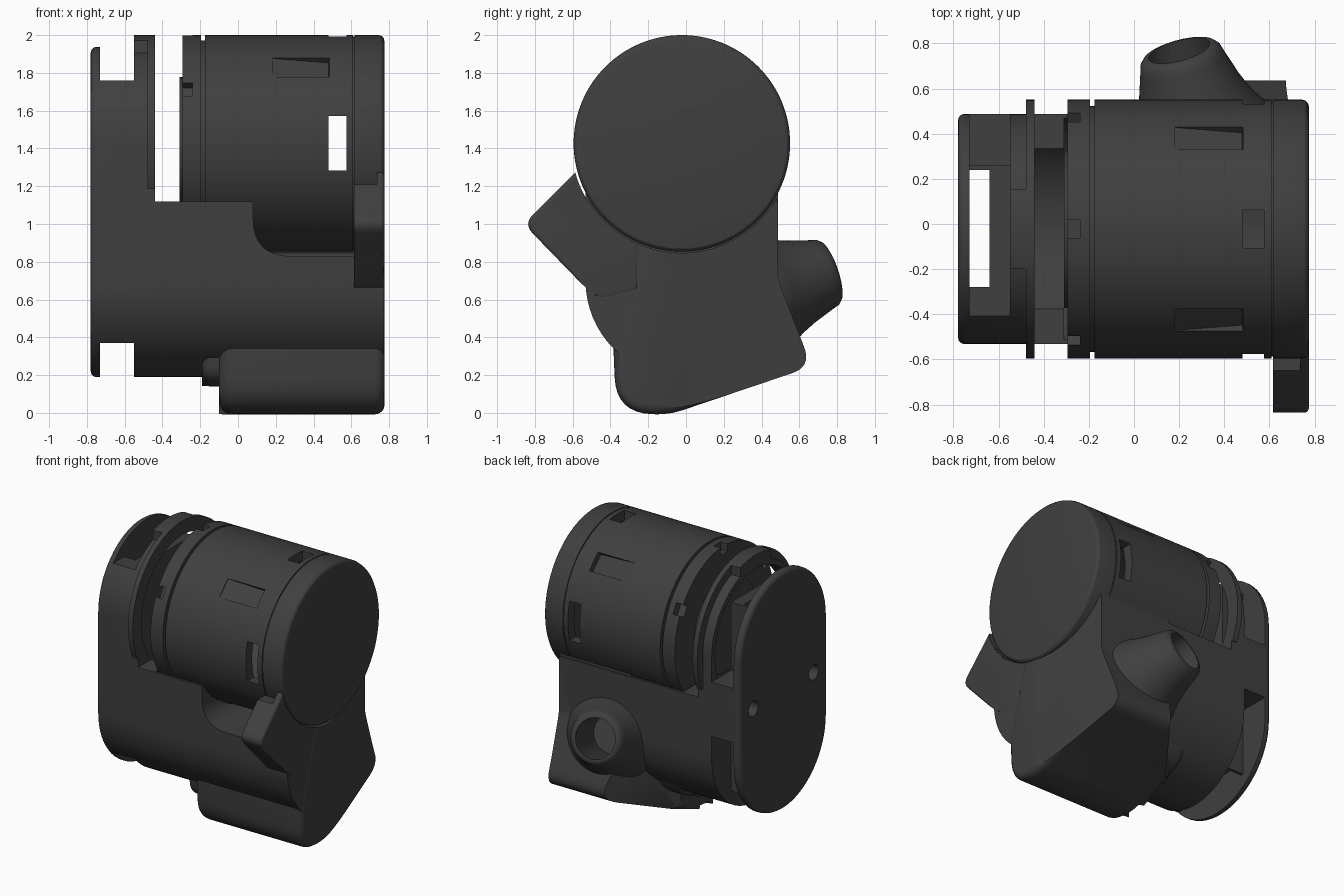
import bpy, bmesh, math
from mathutils import Matrix, Vector

if "Cube" in bpy.data.objects:
    bpy.data.objects.remove(bpy.data.objects["Cube"])

DY, DZ = -0.022, 1.427          # drum axis
BZ = 0.70                       # lower arc centre of the body
I = Matrix.Identity(4)
AXIS = Matrix.Translation((0, DY, DZ))
PLAN = Matrix(((0, 1, 0, 0), (0, 0, 1, 0), (1, 0, 0, 0), (0, 0, 0, 1)))  # outline lies in x, y

mat = bpy.data.materials.new("dark_plastic")
mat.diffuse_color = (0.05, 0.05, 0.05, 1)
mat.use_nodes = True
mat.node_tree.nodes["Principled BSDF"].inputs["Base Color"].default_value = mat.diffuse_color


def finish(name, bm, m=I):
    bm.transform(m)
    bmesh.ops.recalc_face_normals(bm, faces=bm.faces)
    me = bpy.data.meshes.new(name)
    bm.to_mesh(me)
    bm.free()
    me.materials.append(mat)
    ob = bpy.data.objects.new(name, me)
    bpy.context.collection.objects.link(ob)
    return ob


def prism(name, pts, x0, x1, b0=0, b1=0, m=I):
    """Extrude a (y, z) outline along x, with optional rounded ends."""
    bm = bmesh.new()
    f = bm.faces.new([bm.verts.new((x0, y, z)) for y, z in pts])
    r = bmesh.ops.extrude_face_region(bm, geom=[f])
    for v in r["geom"]:
        if isinstance(v, bmesh.types.BMVert):
            v.co.x = x1
    for x, b in ((x0, b0), (x1, b1)):
        if b:
            es = [e for e in bm.edges if all(abs(v.co.x - x) < 1e-5 for v in e.verts)]
            bmesh.ops.bevel(bm, geom=es, offset=b, segments=4, profile=0.5,
                            affect='EDGES', clamp_overlap=False)
    return finish(name, bm, m)


def lathe(name, prof, m=AXIS, n=96):
    """Revolve an (x, r) profile around the local x axis."""
    bm = bmesh.new()
    rings = []
    for x, r in prof:
        if r == 0:
            rings.append([bm.verts.new((x, 0, 0))] * n)
        else:
            rings.append([bm.verts.new((x, r * math.cos(2 * math.pi * i / n),
                                        r * math.sin(2 * math.pi * i / n))) for i in range(n)])
    for a, b in zip(rings, rings[1:]):
        for i in range(n):
            j = (i + 1) % n
            bm.faces.new(list(dict.fromkeys((a[i], a[j], b[j], b[i]))))
    return finish(name, bm, m)


def cyl(x0, x1, r, m=AXIS):
    return lathe("cutter", [(x0, 0), (x0, r), (x1, r), (x1, 0)], m)


def box(x, y, z, m=I):
    bm = bmesh.new()
    bmesh.ops.create_cube(bm, size=1)
    s = Matrix.Diagonal((x[1] - x[0], y[1] - y[0], z[1] - z[0], 1))
    c = Matrix.Translation((sum(x) / 2, sum(y) / 2, sum(z) / 2))
    return finish("cutter", bm, m @ c @ s)


def boolean(ob, others, op='DIFFERENCE'):
    for o in others:
        md = ob.modifiers.new("cut", 'BOOLEAN')
        md.operation, md.solver, md.object = op, 'EXACT', o
        bpy.context.view_layer.objects.active = ob
        bpy.ops.object.modifier_apply(modifier=md.name)
        bpy.data.objects.remove(o)


def arc(r, z, a0, a1, n=32):
    return [(DY + r * math.cos(math.radians(a0 + (a1 - a0) * i / n)),
             z + r * math.sin(math.radians(a0 + (a1 - a0) * i / n))) for i in range(n + 1)]


def stadium(r):
    return arc(r, DZ, 0, 180) + arc(r, BZ, 180, 360)


def rounded(pts):
    """Outline from (y, z, corner size) points."""
    out = []
    for i, (y, z, t) in enumerate(pts):
        p = Vector((y, z))
        if not t:
            out.append((y, z))
            continue
        a = p + (Vector(pts[i - 1][:2]) - p).normalized() * t
        b = p + (Vector(pts[(i + 1) % len(pts)][:2]) - p).normalized() * t
        for k in range(9):
            u = k / 8
            q = a * (1 - u) ** 2 + p * 2 * u * (1 - u) + b * u * u
            out.append((q.x, q.y))
    return out


# Wall-side housing: stadium shell with notches, side slots, cavity and dock cup
housing = prism("wall_housing", stadium(0.51), -0.78, -0.44, b0=0.03)
cuts = [box((-0.73, -0.64), (-0.28, 0.24), (0.3, 1.8)),
        box((-0.73, -0.55), (-1, 1), (1.76, 2.2)),
        box((-0.73, -0.55), (-1, 1), (-0.2, 0.37)),
        box((-0.73, -0.55), (0.26, 1), (1.26, 1.9)),
        box((-0.73, -0.55), (0.26, 1), (0.2, 0.86)),
        cyl(-0.55, -0.3, 0.47)]
for y in (-0.37, 0.33):
    cuts.append(cyl(-0.9, -0.7, 0.055, Matrix.Translation((0, y, 1.065))))
boolean(housing, cuts)

# Dock ring and top latch
ring = prism("dock_ring", arc(0.573, DZ, -25, 205, 64) + arc(0.47, DZ, 205, -25, 64), -0.478, -0.44)
latch = prism("dock_latch", arc(0.573, DZ, 72, 108, 12) + [(-0.2, 1.9), (0.155, 1.9)], -0.55, -0.442)

# Lower body with battery box and spout
body = prism("lower_body", arc(0.51, BZ, 180, 360) + [(DY + 0.51, 1.12), (DY - 0.51, 1.12)],
             -0.44, 0.772)
battery = prism("battery_box", rounded([
    (-0.385, 0.36, 0), (-0.37, 0.0, 0.19), (-0.09, -0.01, 0.08), (0.665, 0.245, 0.11),
    (0.475, 0.74, 0.1), (0.483, 1.2, 0), (-0.2, 1.0, 0)]), -0.1, 0.776, 0.07, 0.05)
# battery box narrows toward the back on its left end
boolean(battery, [prism("cutter", [(-0.4, 0.2), (-0.1, 0.2), (0.3, 0.75), (-0.4, 0.75)], -1, 2, m=PLAN)])
tip, base = Vector((0.2, 0.768, 0.75)), Vector((0.295, 0.42, 0.63))
SP = Matrix.Translation(base) @ (tip - base).to_track_quat('X', 'Z').to_matrix().to_4x4()
spout = lathe("spout", [(-0.1, 0), (-0.1, 0.34), (0.02, 0.32), (0.07, 0.29), (0.12, 0.262), (0.2, 0.23),
                        (0.32, 0.193), (0.355, 0.183), (0.375, 0.165), (0.38, 0.15), (0.38, 0)], SP, 64)
boolean(body, [battery, spout], 'UNION')
boolean(body, [
    cyl(-0.31, 0.9, 0.58),
    cyl(-0.6, -0.30, 0.47),
    cyl(0.0, 0.6, 0.14, SP),
    # end face slopes away toward the back
    prism("cutter", [(0.79, -0.2), (0.675, 0.6), (0.66, 0.9), (1.0, 0.9), (1.0, -0.2)], -1, 2, m=PLAN),
    # open front under the drum
    prism("cutter", rounded([(-0.08, 1.3, 0), (-0.08, 0.83, 0.2), (-0.615, 0.83, 0),
                             (-0.615, 1.3, 0)]), -1, 0, m=Matrix.Rotation(math.pi / 2, 4, 'Z'))])

# Fillet pad where the battery box meets the body
pad = prism("battery_lead_in", rounded([(-0.34, 0.36, 0), (-0.31, 0.17, 0.08), (0.0, 0.13, 0.1),
                                        (0.3, 0.25, 0.1), (0.35, 0.4, 0)]), -0.19, 0.0, 0.05)

# End arm on the front side
arm = prism("end_arm", rounded([(-0.5, 1.3, 0), (-0.57, 1.29, 0.02), (-0.86, 1.0, 0.07),
                                (-0.53, 0.66, 0.06), (-0.45, 0.6, 0), (-0.25, 0.65, 0),
                                (-0.25, 1.0, 0)]), 0.615, 0.775, 0, 0.02)
boolean(arm, [cyl(0.5, 0.9, 0.585), box((0.6, 0.735), (-0.665, -0.4), (1.21, 1.4))])

# Drum with hollow inside, grooves and rounded cap
R = 0.573
drum = lathe("drum", [(-0.31, 0), (-0.31, 0.35), (-0.295, 0.35), (-0.295, R), (-0.195, R),
                      (-0.195, 0.545), (-0.175, 0.545), (-0.175, R), (0.61, R), (0.61, 0.565),
                      (0.617, 0.565), (0.617, R), (0.745, R), (0.76, 0.569), (0.771, 0.558),
                      (0.775, 0.543), (0.775, 0)], n=128)
cuts = [cyl(-0.15, 0.6, 0.5)]
for k in range(4):
    turn = AXIS @ Matrix.Rotation(math.radians(90 * k), 4, 'X')
    w = 0.145 if k % 2 else 0.085
    cuts.append(box((0.48, 0.575), (-w, w), (0.45, 0.7), turn))
    # sloped grip recesses
    slope = (turn @ Matrix.Rotation(math.radians(45), 4, 'X')
             @ Matrix.Translation((0.33, 0, 0.549)) @ Matrix.Rotation(0.11, 4, 'Y'))
    cuts.append(box((-0.15, 0.15), (-0.07, 0.07), (0, 0.15), slope))
for k in range(6):
    turn = AXIS @ Matrix.Rotation(math.radians(60 * k), 4, 'X')
    cuts.append(box((-0.32, -0.24), (-0.04, 0.04), (0.515, 0.7), turn))
boolean(drum, cuts)

# Smooth shading with crisp edges
for ob in bpy.data.objects:
    bpy.ops.object.select_all(action='DESELECT')
    ob.select_set(True)
    bpy.context.view_layer.objects.active = ob
    bpy.ops.object.shade_smooth_by_angle(angle=math.radians(30))
